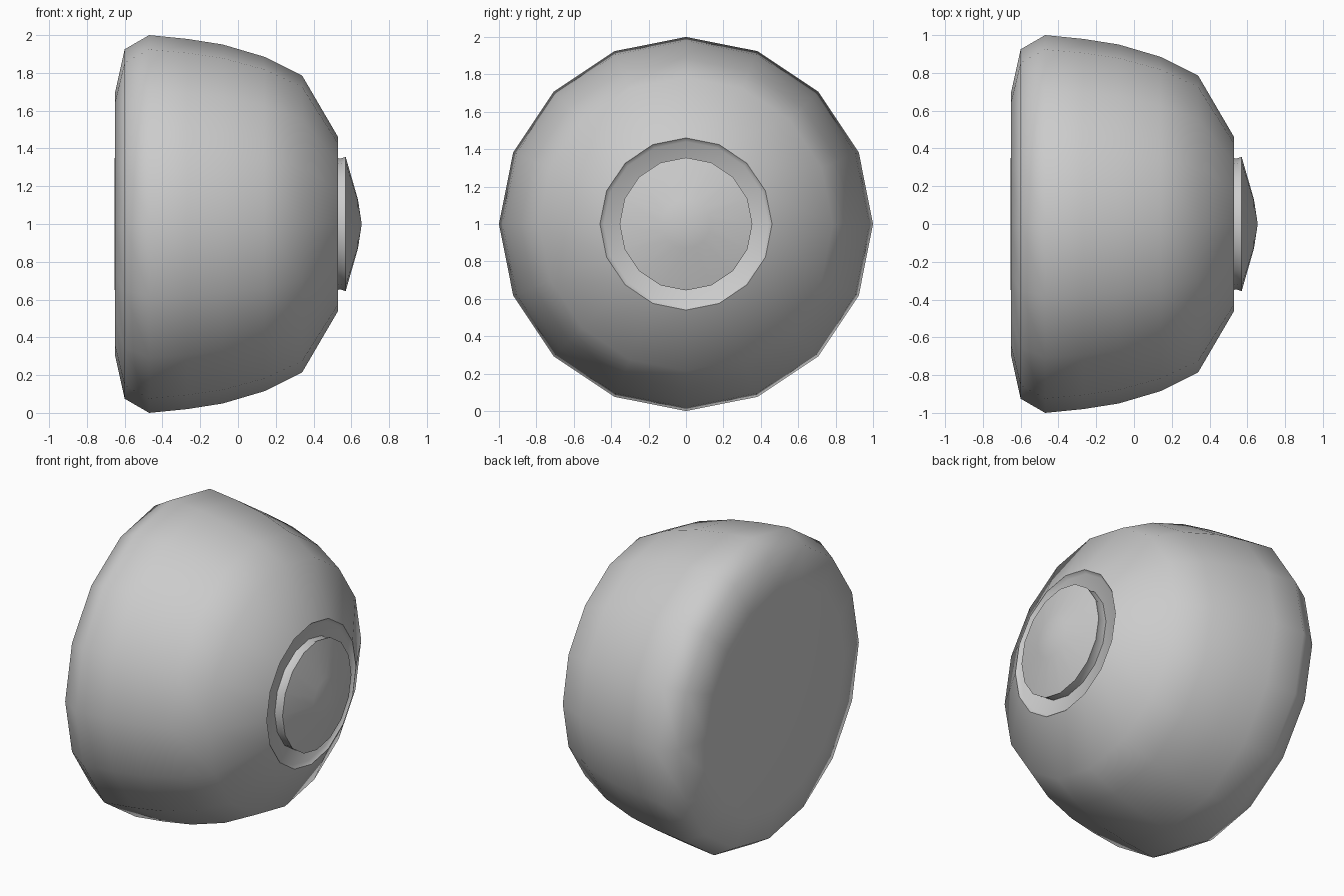
import bpy, bmesh, math

if "Cube" in bpy.data.objects:
    bpy.data.objects.remove(bpy.data.objects["Cube"])

SIDES = 16


def lathe(name, profile):
    """Revolve (x, radius) points about the horizontal x axis at z = 1."""
    bm = bmesh.new()
    rings = []
    for x, r in profile:
        if r == 0:
            rings.append([bm.verts.new((x, 0, 1))] * SIDES)
        else:
            rings.append([bm.verts.new((x, r * math.cos(2 * math.pi * i / SIDES),
                                        1 + r * math.sin(2 * math.pi * i / SIDES)))
                          for i in range(SIDES)])
    for a, b in zip(rings, rings[1:]):
        for i in range(SIDES):
            j = (i + 1) % SIDES
            bm.faces.new(list(dict.fromkeys((a[i], a[j], b[j], b[i]))))
    bmesh.ops.recalc_face_normals(bm, faces=bm.faces)
    mesh = bpy.data.meshes.new(name)
    bm.to_mesh(mesh)
    bm.free()
    obj = bpy.data.objects.new(name, mesh)
    bpy.context.collection.objects.link(obj)
    bpy.ops.object.select_all(action='DESELECT')
    obj.select_set(True)
    bpy.context.view_layer.objects.active = obj
    bpy.ops.object.shade_smooth_by_angle(angle=math.radians(60))
    return obj


# Domed shell: flat back, rounded rim, curved wall, recessed groove and closed floor
lathe("shell", [(-0.655, 0), (-0.65, 0.70), (-0.60, 0.925), (-0.47, 1.0),
                (-0.27, 0.98), (-0.08, 0.95), (0.14, 0.885), (0.34, 0.785),
                (0.53, 0.46), (0.51, 0.44), (0.51, 0)])

# Shallow conical button in the front recess
lathe("front_button", [(0.51, 0), (0.51, 0.35), (0.545, 0.347), (0.57, 0.355),
                       (0.635, 0.13), (0.655, 0)])
